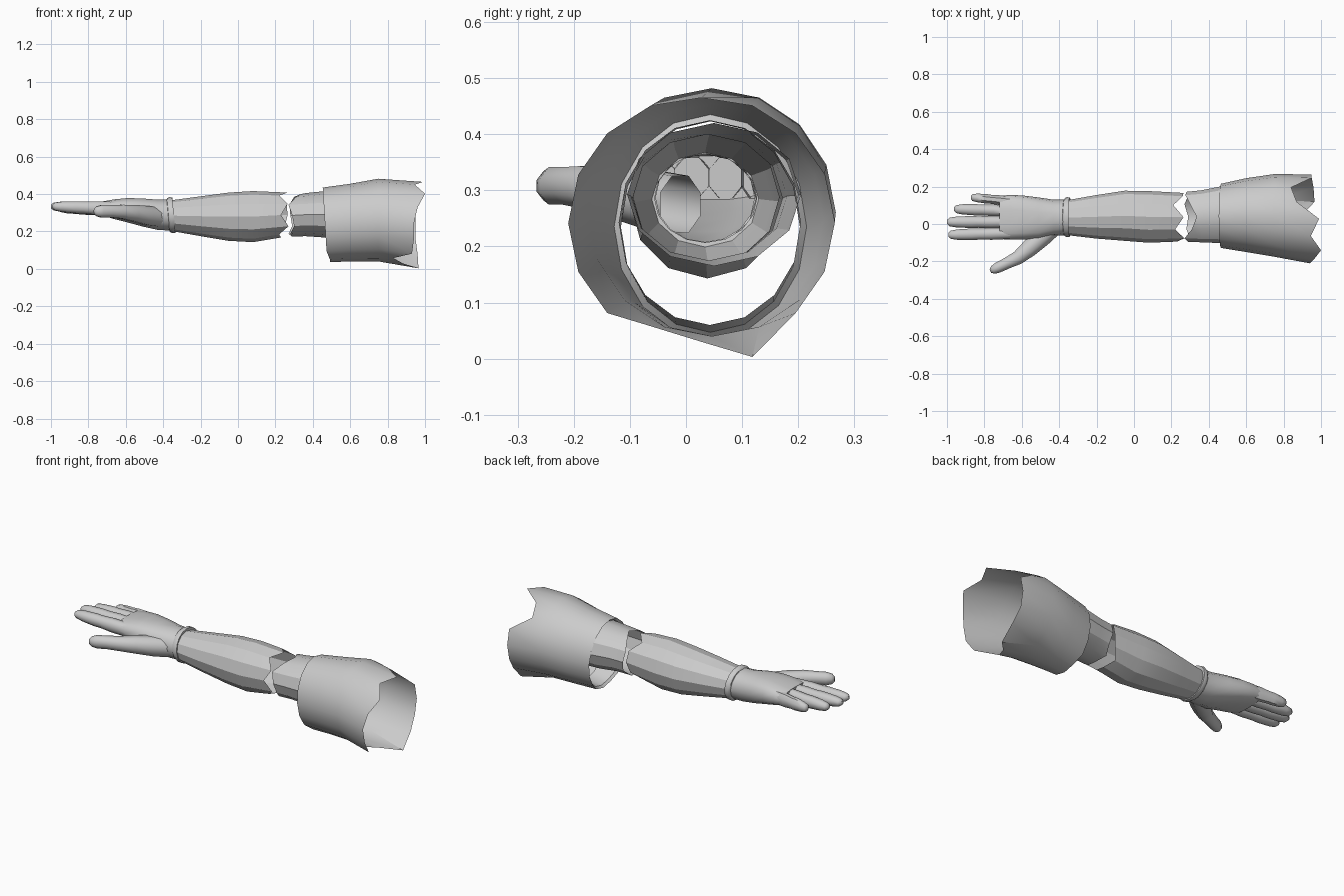
import bpy, bmesh, math
from mathutils import Vector

old = bpy.data.objects.get("Cube")
if old:
    bpy.data.objects.remove(old, do_unlink=True)

grey = bpy.data.materials.new("plain grey")
grey.use_nodes = True
grey.diffuse_color = (0.6, 0.6, 0.6, 1)
grey.node_tree.nodes["Principled BSDF"].inputs["Base Color"].default_value = (0.6, 0.6, 0.6, 1)


def finish(name, bm, angle):
    """Turn a bmesh into a shaded, coloured object."""
    bmesh.ops.recalc_face_normals(bm, faces=bm.faces)
    mesh = bpy.data.meshes.new(name)
    bm.to_mesh(mesh)
    bm.free()
    mesh.materials.append(grey)
    ob = bpy.data.objects.new(name, mesh)
    bpy.context.collection.objects.link(ob)
    bpy.ops.object.select_all(action='DESELECT')
    ob.select_set(True)
    bpy.context.view_layer.objects.active = ob
    bpy.ops.object.shade_smooth_by_angle(angle=math.radians(angle))
    return ob


def skin(name, rings, cap_start=False, cap_end=False, angle=35):
    """Bridge a list of point rings into a tube."""
    bm = bmesh.new()
    vs = [[bm.verts.new(p) for p in r] for r in rings]
    n = len(vs[0])
    for a, b in zip(vs, vs[1:]):
        for i in range(n):
            j = (i + 1) % n
            bm.faces.new((a[i], a[j], b[j], b[i]))
    if cap_start:
        bm.faces.new(vs[0])
    if cap_end:
        bm.faces.new(vs[-1])
    return finish(name, bm, angle)


def section(x, y0, y1, z0, z1, n, power=1.0):
    """Oval cross-section; x is one value or one value per corner (torn edge)."""
    pts = []
    for i in range(n):
        a = 2 * math.pi * i / n
        c, s = math.cos(a), math.sin(a)
        c, s = (math.copysign(abs(v) ** power, v) for v in (c, s))
        xi = x[i] if isinstance(x, (list, tuple)) else x
        pts.append((xi, (y0 + y1) / 2 + (y1 - y0) / 2 * c, (z0 + z1) / 2 + (z1 - z0) / 2 * s))
    return pts


def digit(name, path, n=8):
    """Closed finger along points (x, y, z, half width, half height)."""
    rings = []
    for k, (x, y, z, w, h) in enumerate(path):
        a, b = path[max(k - 1, 0)], path[min(k + 1, len(path) - 1)]
        t = Vector((b[0] - a[0], b[1] - a[1], 0)).normalized()
        side = Vector((-t.y, t.x, 0))
        ring = []
        for i in range(n):
            u = 2 * math.pi * (i + 0.5) / n
            ring.append(Vector((x, y, z)) + side * w * math.cos(u) + Vector((0, 0, h * math.sin(u))))
        rings.append(ring)
    return skin(name, rings, cap_end=True, angle=50)


# Wide sleeve: folded hem at the narrow end, torn rim at the shoulder end
hem = [0.465 + 0.012 * math.sin(-2 * math.pi * i / 16) + (0.015 if i in (11, 12, 13) else 0)
       for i in range(16)]
torn = [0.95, 0.95, 0.84, 0.87, 0.99, 0.945, 1.0, 0.96, 0.94, 0.94, 0.93, 0.83, 0.88, 0.965, 0.96, 0.95]
rim = section(torn, -0.21, 0.265, 0.015, 0.468, 16)
for i, z in ((4, 0.465), (11, 0.058), (12, 0.03), (13, 0.003)):
    rim[i] = (rim[i][0], rim[i][1], z)
skin("sleeve", [
    section(0.60, -0.120, 0.205, 0.06, 0.425, 16),
    section([x + 0.012 for x in hem], -0.116, 0.203, 0.047, 0.423, 16),
    section(hem, -0.128, 0.215, 0.036, 0.435, 16),
    section(0.60, -0.150, 0.245, 0.040, 0.455, 16),
    section(0.75, -0.175, 0.267, 0.040, 0.482, 16),
    rim], angle=30)

# Upper arm stub, torn at the elbow
stub = [0.28, 0.275, 0.30, 0.335, 0.31, 0.27, 0.29, 0.30, 0.28, 0.29, 0.27, 0.29]
skin("upper_arm", [
    section(stub, -0.095, 0.172, 0.172, 0.400, 12),
    section(0.36, -0.098, 0.180, 0.175, 0.405, 12),
    section(0.46, -0.102, 0.200, 0.168, 0.415, 12),
    section(0.56, -0.105, 0.205, 0.165, 0.420, 12)], angle=28)

# Forearm, torn at the elbow and open at both ends
break_edge = [0.265, 0.26, 0.21, 0.265, 0.22, 0.265, 0.23, 0.27, 0.22, 0.23, 0.21, 0.25]
skin("forearm", [
    section(-0.37, -0.058, 0.125, 0.205, 0.365, 12),
    section(-0.20, -0.078, 0.155, 0.175, 0.388, 12),
    section(-0.05, -0.090, 0.178, 0.150, 0.408, 12),
    section(0.08, -0.100, 0.176, 0.143, 0.416, 12),
    section(break_edge, -0.094, 0.166, 0.168, 0.408, 12)], angle=22)

# Rolled glove cuff, leaning slightly
def lean(x):
    return [x - 0.008 * math.sin(2 * math.pi * i / 16) for i in range(16)]

skin("glove_cuff", [
    section(lean(-0.345), -0.056, 0.126, 0.207, 0.365, 16),
    section(lean(-0.343), -0.068, 0.142, 0.193, 0.382, 16),
    section(lean(-0.360), -0.070, 0.144, 0.191, 0.384, 16),
    section(lean(-0.372), -0.064, 0.136, 0.198, 0.377, 16),
    section(lean(-0.376), -0.054, 0.122, 0.208, 0.366, 16)], angle=40)

# Palm of the glove
skin("glove_palm", [
    section(-0.37, -0.060, 0.130, 0.203, 0.372, 14),
    section(-0.43, -0.064, 0.130, 0.207, 0.372, 14, 0.9),
    section(-0.51, -0.082, 0.142, 0.225, 0.378, 14, 0.8),
    section(-0.59, -0.084, 0.152, 0.247, 0.380, 14, 0.75),
    section(-0.66, -0.084, 0.156, 0.265, 0.373, 14, 0.7),
    section(-0.72, -0.080, 0.150, 0.283, 0.362, 14, 0.7)], cap_end=True, angle=50)

# Four fingers: y at root, y at tip, tip x, z at tip, half width
fingers = {
    "little_finger": (0.122, 0.143, -0.872, 0.318, 0.026),
    "ring_finger": (0.070, 0.080, -0.962, 0.325, 0.031),
    "middle_finger": (0.010, 0.011, -1.000, 0.334, 0.033),
    "index_finger": (-0.050, -0.058, -0.992, 0.334, 0.032),
}
for name, (ya, yb, tip, zt, w) in fingers.items():
    root, path = -0.66, []
    for t, s in ((0, 1.0), (0.3, 1.08), (0.5, 1.0), (0.62, 1.05), (0.85, 0.95), (0.96, 0.75), (1, 0.35)):
        path.append((root + (tip - root) * t, ya + (yb - ya) * t,
                     0.322 + (zt - 0.322) * t, w * s, 0.039 * s * (1 - 0.25 * t)))
    digit(name, path)

# Thumb, sweeping out towards the front
digit("thumb", [
    (-0.42, -0.010, 0.275, 0.050, 0.055),
    (-0.49, -0.068, 0.285, 0.055, 0.055),
    (-0.56, -0.130, 0.298, 0.050, 0.048),
    (-0.62, -0.180, 0.306, 0.040, 0.040),
    (-0.68, -0.210, 0.308, 0.033, 0.036),
    (-0.73, -0.234, 0.308, 0.031, 0.036),
    (-0.755, -0.246, 0.308, 0.024, 0.028),
    (-0.768, -0.252, 0.308, 0.010, 0.014)])
